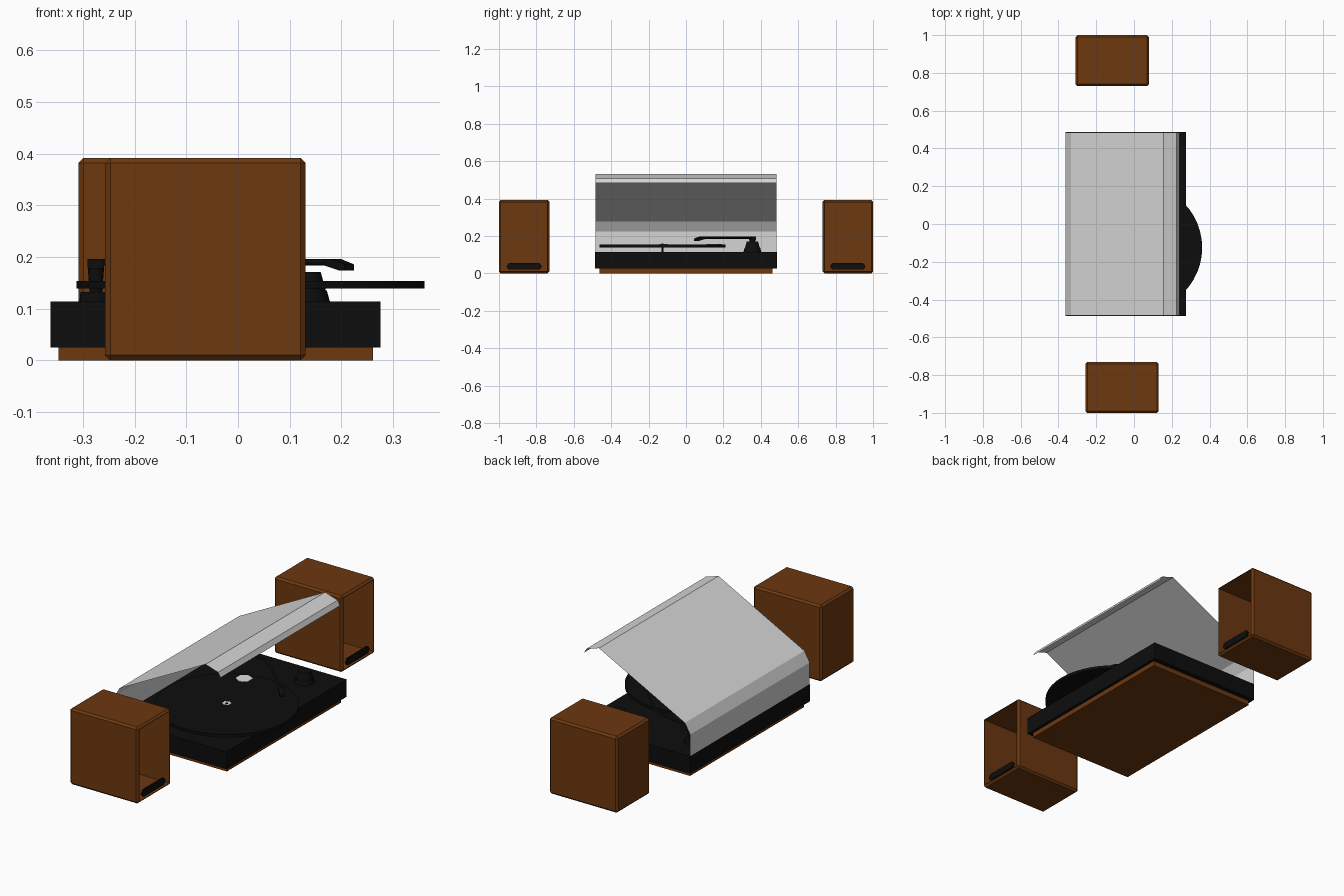
import bpy, bmesh, math
from mathutils import Vector

if "Cube" in bpy.data.objects:
    bpy.data.objects.remove(bpy.data.objects["Cube"])


def material(name, rgb):
    m = bpy.data.materials.new(name)
    m.diffuse_color = (*rgb, 1)
    m.use_nodes = True
    m.node_tree.nodes["Principled BSDF"].inputs["Base Color"].default_value = m.diffuse_color
    return m


WOOD = material("walnut_wood", (0.15, 0.04, 0.005))
BLACK = material("black_plastic", (0.004, 0.004, 0.004))
LID = material("lid_grey", (0.66, 0.66, 0.66))
PALE = material("label_white", (0.75, 0.75, 0.75))


def finish(bm, name, mat):
    mesh = bpy.data.meshes.new(name)
    bm.to_mesh(mesh)
    bm.free()
    mesh.materials.append(mat)
    ob = bpy.data.objects.new(name, mesh)
    bpy.context.collection.objects.link(ob)
    return ob


def box_bm(lo, hi, chamfer=0):
    bm = bmesh.new()
    bmesh.ops.create_cube(bm, size=1)
    for v in bm.verts:
        v.co = Vector([lo[i] + (v.co[i] + 0.5) * (hi[i] - lo[i]) for i in range(3)])
    if chamfer:
        bmesh.ops.bevel(bm, geom=bm.edges[:], offset=chamfer, segments=1, affect='EDGES')
    bm.normal_update()
    return bm


def prism(name, pts, shift, mat):
    """Extrude a closed outline of 3D points along a vector."""
    bm = bmesh.new()
    f = bm.faces.new([bm.verts.new(p) for p in pts])
    r = bmesh.ops.extrude_face_region(bm, geom=[f])
    for v in r["geom"]:
        if isinstance(v, bmesh.types.BMVert):
            v.co += Vector(shift)
    bmesh.ops.recalc_face_normals(bm, faces=bm.faces[:])
    return finish(bm, name, mat)


def cylinder(name, x, y, z0, z1, r0, r1, mat, n=32):
    bm = bmesh.new()
    bmesh.ops.create_cone(bm, cap_ends=True, segments=n, radius1=r0, radius2=r1, depth=z1 - z0)
    bmesh.ops.translate(bm, verts=bm.verts[:], vec=(x, y, (z0 + z1) / 2))
    return finish(bm, name, mat)


# Speakers: chamfered wooden boxes, hollow and open towards +x, with a badge bar
def speaker(name, x0, x1, y0, y1):
    bm = box_bm((x0, y0, 0), (x1, y1, 0.392), 0.01)
    front = max(bm.faces, key=lambda f: f.calc_center_median().x)
    bmesh.ops.inset_region(bm, faces=[front], thickness=0.003)
    r = bmesh.ops.extrude_discrete_faces(bm, faces=[front])
    bmesh.ops.translate(bm, verts=r["faces"][0].verts[:], vec=(-(x1 - x0) + 0.02, 0, 0))
    finish(bm, name + "_cabinet", WOOD)
    c, w, x = (y0 + y1) / 2, 0.096, x1 - 0.012
    pts = [(x, c - w, 0.037), (x, c - w + 0.014, 0.02), (x, c + w - 0.014, 0.02),
           (x, c + w, 0.037), (x, c + w - 0.014, 0.055), (x, c - w + 0.014, 0.055)]
    prism(name + "_front_bar", pts, (0.009, 0, 0), BLACK)


speaker("near_speaker", -0.257, 0.131, -1.0, -0.73)
speaker("far_speaker", -0.309, 0.079, 0.73, 1.0)

# Turntable plinth and body
finish(box_bm((-0.347, -0.463, 0), (0.261, 0.463, 0.03)), "wood_plinth", WOOD)
finish(box_bm((-0.363, -0.487, 0.025), (0.276, 0.487, 0.114)), "deck_body", BLACK)

# Record hovering over the deck, with small pale label marks
CX, CY = 0.024, -0.125
cylinder("record", CX, CY, 0.139, 0.154, 0.337, 0.337, BLACK, 48)
cylinder("spindle", CX, CY, 0.113, 0.16, 0.006, 0.006, BLACK, 12)
for i, (x, y, r) in enumerate([(0.02, -0.12, 0.022), (-0.07, 0.15, 0.04)]):
    cylinder(f"label_mark_{i + 1}", x, y, 0.153, 0.156, r, r, PALE, 6)

# Control knob with stepped top
cylinder("control_knob", 0.13, 0.355, 0.113, 0.135, 0.048, 0.042, BLACK)
cylinder("control_knob_cap", 0.13, 0.355, 0.135, 0.171, 0.04, 0.03, BLACK)

# Tonearm pivot
PX, PY = -0.275, 0.355
cylinder("pivot_base", PX, PY, 0.113, 0.132, 0.032, 0.03, BLACK)
cylinder("pivot_stem", PX, PY, 0.13, 0.182, 0.012, 0.016, BLACK, 16)
finish(box_bm((PX - 0.016, PY - 0.018, 0.178), (PX + 0.016, PY + 0.018, 0.196)), "pivot_head", BLACK)

# Tonearm tube along a bent path
curve = bpy.data.curves.new("tonearm", 'CURVE')
curve.dimensions = '3D'
curve.bevel_depth = 0.006
curve.bevel_resolution = 2
curve.use_fill_caps = True
path = [(PX, PY, 0.19), (-0.06, 0.31, 0.19), (0.0, 0.265, 0.19), (0.185, 0.085, 0.19)]
sp = curve.splines.new('POLY')
sp.points.add(len(path) - 1)
for p, co in zip(sp.points, path):
    p.co = (*co, 1)
curve.materials.append(BLACK)
bpy.context.collection.objects.link(bpy.data.objects.new("tonearm", curve))

# Headshell, dipping at its tip
d = Vector((0.67, -0.74, 0)).normalized()
side = Vector((-d.y, d.x, 0)) * 0.012
base = Vector((0.175, 0.095, 0))
outline = [(0, 0.196), (0.024, 0.196), (0.06, 0.186), (0.06, 0.174), (0.045, 0.174), (0, 0.184)]
prism("headshell", [base + d * s + Vector((0, 0, z)) - side for s, z in outline], side * 2, BLACK)

# Open dust lid: a bent sheet swept across the deck width
profile = [(-0.363, 0.114), (-0.363, 0.225), (-0.333, 0.277),
           (0.155, 0.53), (0.226, 0.508), (0.24, 0.484)]
bm = bmesh.new()
rows = [[bm.verts.new((x, y, z)) for y in (-0.485, 0.485)] for x, z in profile]
for a, b in zip(rows, rows[1:]):
    bm.faces.new((a[0], b[0], b[1], a[1]))
finish(bm, "dust_lid", LID)

# Smooth the round parts
for ob in bpy.data.objects:
    if ob.type == 'MESH' and ob.name.startswith(("record", "control", "pivot_base", "pivot_stem", "spindle")):
        bpy.ops.object.select_all(action='DESELECT')
        ob.select_set(True)
        bpy.context.view_layer.objects.active = ob
        bpy.ops.object.shade_smooth_by_angle()
